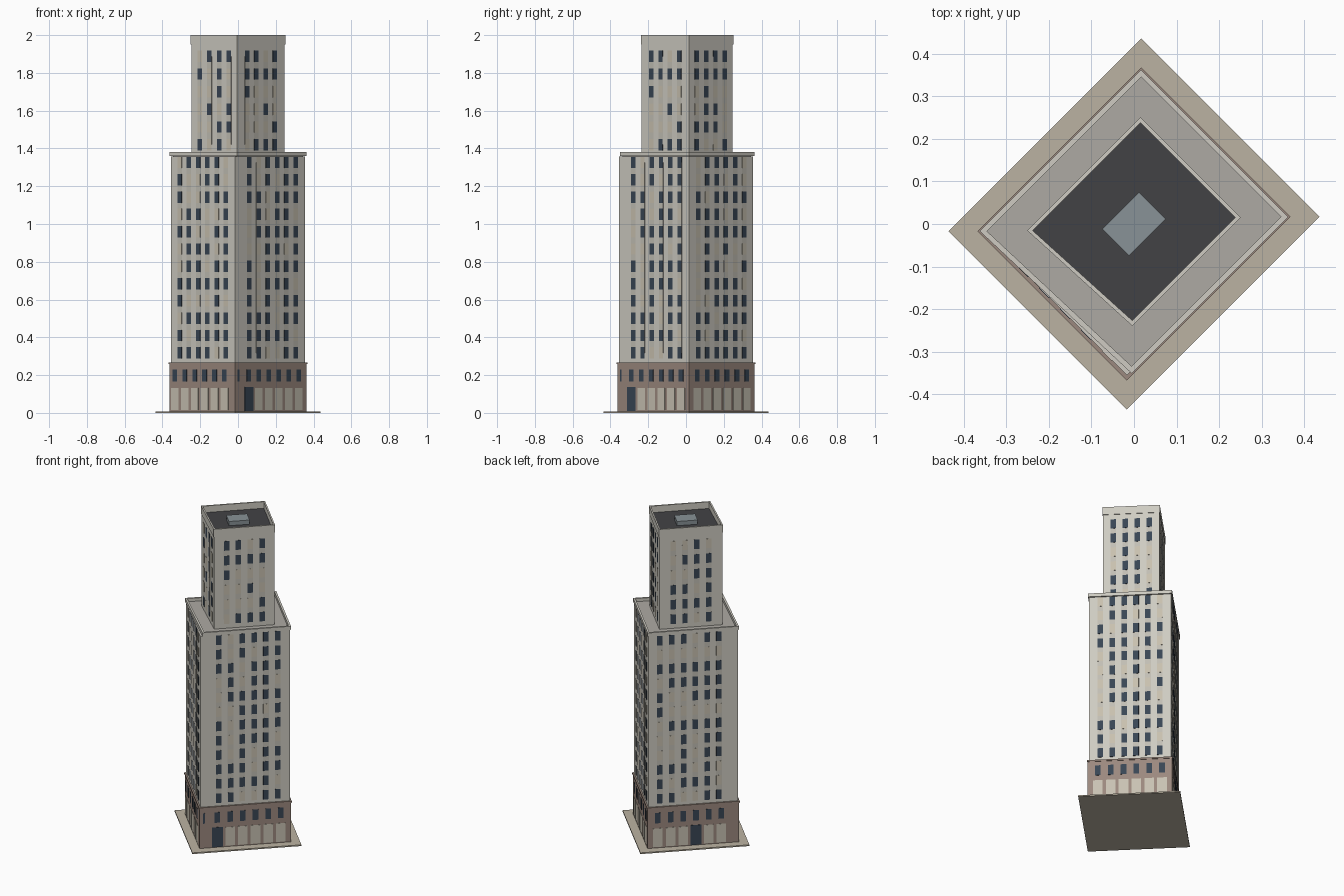
import bpy, bmesh, math, random
from mathutils import Matrix, Vector

if "Cube" in bpy.data.objects:
    bpy.data.objects.remove(bpy.data.objects["Cube"])

random.seed(4)
TURN = Matrix.Rotation(math.radians(45), 4, 'Z')   # the block stands diagonally


def mat(name, r, g, b):
    m = bpy.data.materials.new(name)
    m.diffuse_color = (r, g, b, 1)
    m.use_nodes = True
    m.node_tree.nodes["Principled BSDF"].inputs["Base Color"].default_value = m.diffuse_color
    return m


STONE = mat("stone", .62, .60, .54)
SPANDREL = mat("spandrel", .54, .52, .46)
BROWN = mat("brown_stone", .33, .25, .21)
GLASS = mat("dark_glass", .04, .06, .09)
BLIND = mat("blind", .58, .53, .43)
SHOP = mat("shop_front", .58, .54, .45)
PAVING = mat("paving", .50, .45, .36)
ROOF = mat("grey_roof", .42, .40, .37)
TAR = mat("dark_roof", .055, .055, .06)
METAL = mat("metal", .25, .29, .31)


def finish(bm, name, *mats):
    bmesh.ops.recalc_face_normals(bm, faces=bm.faces)
    bm.transform(TURN)
    me = bpy.data.meshes.new(name)
    bm.to_mesh(me)
    bm.free()
    for m in mats:
        me.materials.append(m)
    ob = bpy.data.objects.new(name, me)
    bpy.context.collection.objects.link(ob)
    return ob


def rect(hx, hy, cut=0):
    # rectangle whose front left corner may be pulled in
    return [(-hx + cut, -hy), (hx, -hy), (hx, hy), (-hx, hy)]


def prism(name, pts, z0, z1, m):
    bm = bmesh.new()
    f = bm.faces.new([bm.verts.new((x, y, z0)) for x, y in pts])
    ext = bmesh.ops.extrude_face_region(bm, geom=[f], use_keep_orig=True)
    for v in ext["geom"]:
        if isinstance(v, bmesh.types.BMVert):
            v.co.z = z1
    return finish(bm, name, m)


def ring(name, outer, inner, z0, z1, m):
    bm = bmesh.new()
    loops = [[bm.verts.new((x, y, z)) for x, y in p]
             for p, z in ((outer, z0), (outer, z1), (inner, z1), (inner, z0))]
    for k in range(4):
        a, b = loops[k], loops[(k + 1) % 4]
        for i in range(4):
            j = (i + 1) % 4
            bm.faces.new((a[i], a[j], b[j], b[i]))
    return finish(bm, name, m)


def wall_frame(pts, side):
    # matrix with x along the wall, y into it, origin at the nominal wall middle
    a, b = Vector(pts[side]), Vector(pts[(side + 1) % 4])
    d = (b - a).normalized()
    mid = (a + b) / 2
    return Matrix(((d.x, -d.y, 0, mid.x), (d.y, d.x, 0, mid.y),
                   (0, 0, 1, 0), (0, 0, 0, 1)))


def panel(bm, frame, x, z, w, h, idx=0, depth=.003):
    # thin slab, slightly proud of the wall
    m = frame @ Matrix.Translation((x, 0, z)) @ Matrix.Diagonal((w, depth, h, 1))
    vs = bmesh.ops.create_cube(bm, size=1, matrix=m)["verts"]
    for f in {f for v in vs for f in v.link_faces}:
        f.material_index = idx


def windows(name, pts, cols, step, rows, z0, dz, shifts):
    bm = bmesh.new()
    for side in range(4):
        fr = wall_frame(pts, side)
        for c in range(cols):
            x = (c - (cols - 1) / 2) * step + shifts[side]
            panel(bm, fr, x, z0 + dz * (rows - 1) / 2, .033, dz * (rows - 1), 2, .0015)
            for r in range(rows):
                panel(bm, fr, x, z0 + dz * r, .032, .06, int(random.random() > .68))
    return finish(bm, name, GLASS, BLIND, SPANDREL)


# pavement and brown podium
prism("pavement", rect(.32, .296), 0, .008, PAVING)
base = rect(.269, .245)
prism("podium", base, .008, .262, BROWN)
prism("podium_band", rect(.272, .248), .258, .268, BROWN)

# podium windows, shop fronts and two doors
bm = bmesh.new()
base_shift = (.022, 0, -.022, -.018)
doors = {0: 0, 2: 3}
for side in range(4):
    fr = wall_frame(base, side)
    for c in range(6):
        x = (c - 2.5) * .0745 + base_shift[side]
        panel(bm, fr, x, .198, .033, .066, 0)
        if doors.get(side) == c:
            panel(bm, fr, x, .073, .064, .126, 0, .004)
        else:
            panel(bm, fr, x, .073, .056, .118, 1)
fr = wall_frame(base, 0)
panel(bm, fr, -.243, .198, .012, .066, 0)
finish(bm, "podium_openings", GLASS, SHOP)

# main shaft with its parapet
shaft = rect(.263, .239)
prism("main_shaft", shaft, .262, 1.358, STONE)
windows("main_windows", shaft, 6, .0693, 12, .318, .0916, (.018, 0, -.022, 0))
prism("setback_roof", rect(.256, .232, .014), 1.357, 1.362, ROOF)
ring("setback_parapet", rect(.268, .244, .016), rect(.256, .232, .016), 1.36, 1.382, STONE)

# upper shaft with its parapet
top = rect(.185, .163, .016)
prism("upper_shaft", top, 1.36, 1.955, STONE)
windows("upper_windows", top, 4, .0695, 6, 1.42, .0935, (0, 0, 0, 0))
prism("top_roof", rect(.18, .158, .016), 1.954, 1.958, TAR)
ring("top_parapet", rect(.188, .166, .016), rect(.179, .157, .016), 1.95, 2.0, STONE)

# rooftop plant box
prism("plant_box", rect(.061, .044), 1.957, 1.985, METAL)
